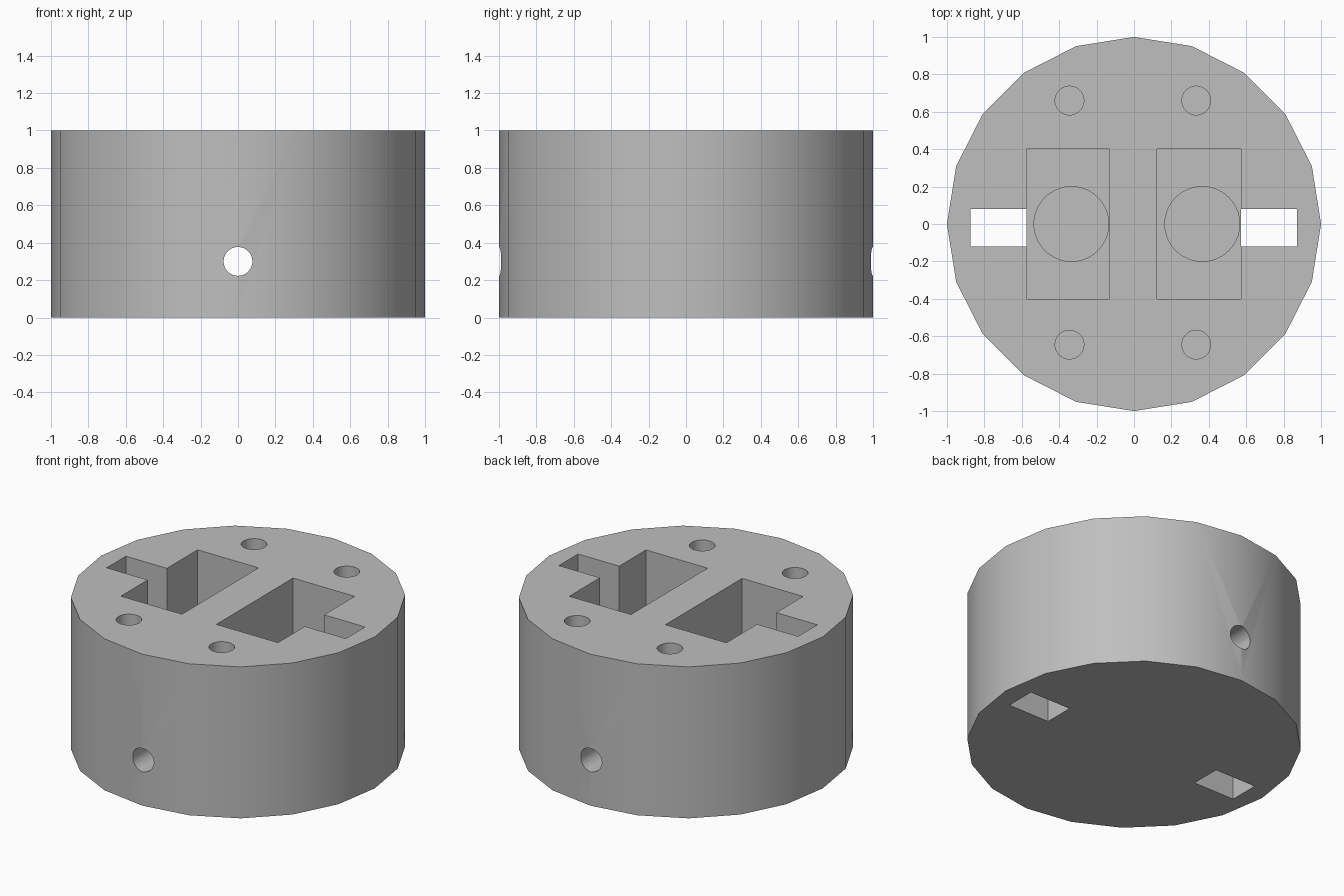
import bpy
import math

cube = bpy.data.objects.get("Cube")
if cube:
    bpy.data.objects.remove(cube, do_unlink=True)

grey = bpy.data.materials.new("plain_grey")
grey.use_nodes = True
colour = (0.52, 0.52, 0.52, 1)
grey.diffuse_color = colour
grey.node_tree.nodes["Principled BSDF"].inputs["Base Color"].default_value = colour

TOP = 1.0
POCKET_FLOOR = 0.3


def cylinder(name, radius, bottom, top, x=0, y=0, sides=40):
    bpy.ops.mesh.primitive_cylinder_add(
        vertices=sides, radius=radius, depth=top - bottom,
        location=(x, y, (bottom + top) / 2))
    bpy.context.object.name = name
    return bpy.context.object


def box(name, x0, x1, y0, y1, z0, z1):
    bpy.ops.mesh.primitive_cube_add(
        size=1, location=((x0 + x1) / 2, (y0 + y1) / 2, (z0 + z1) / 2))
    obj = bpy.context.object
    obj.name = name
    obj.scale = (x1 - x0, y1 - y0, z1 - z0)
    return obj


def cut(body, cutter):
    """Subtract the cutter from the body, then discard it."""
    cutter.hide_render = True
    bpy.context.view_layer.objects.active = body
    mod = body.modifiers.new(cutter.name, "BOOLEAN")
    mod.operation = "DIFFERENCE"
    mod.solver = "EXACT"
    mod.object = cutter
    bpy.ops.object.modifier_apply(modifier=mod.name)
    bpy.data.objects.remove(cutter, do_unlink=True)


# Twenty-sided drum
body = cylinder("drum_body", 1, 0, TOP, sides=20)
body.data.materials.append(grey)

# Rectangular pockets, each with a round recess in its floor
for x0, x1, recess_x in ((-0.575, -0.13, -0.335), (0.122, 0.572, 0.365)):
    cut(body, box("pocket", x0, x1, -0.4, 0.4, POCKET_FLOOR, TOP + 0.1))
    cut(body, cylinder("recess", 0.2, POCKET_FLOOR - 0.1, POCKET_FLOOR + 0.1, recess_x))

# Slots that open into the pockets and run through the base
for x0, x1 in ((-0.875, -0.574), (0.571, 0.872)):
    cut(body, box("slot", x0, x1, -0.12, 0.08, -0.1, TOP + 0.1))

# Blind screw holes
for x in (-0.345, 0.333):
    for y in (-0.645, 0.66):
        cut(body, cylinder("screw_hole", 0.077, 0.5, TOP + 0.1, x, y))

# Cross bore from front to back
bore = cylinder("cross_bore", 0.077, -1.2, 1.2)
bore.rotation_euler.x = math.radians(90)
bore.location.z = 0.3
cut(body, bore)

bpy.ops.object.select_all(action="DESELECT")
body.select_set(True)
bpy.context.view_layer.objects.active = body
bpy.ops.object.shade_smooth_by_angle(angle=math.radians(30))
